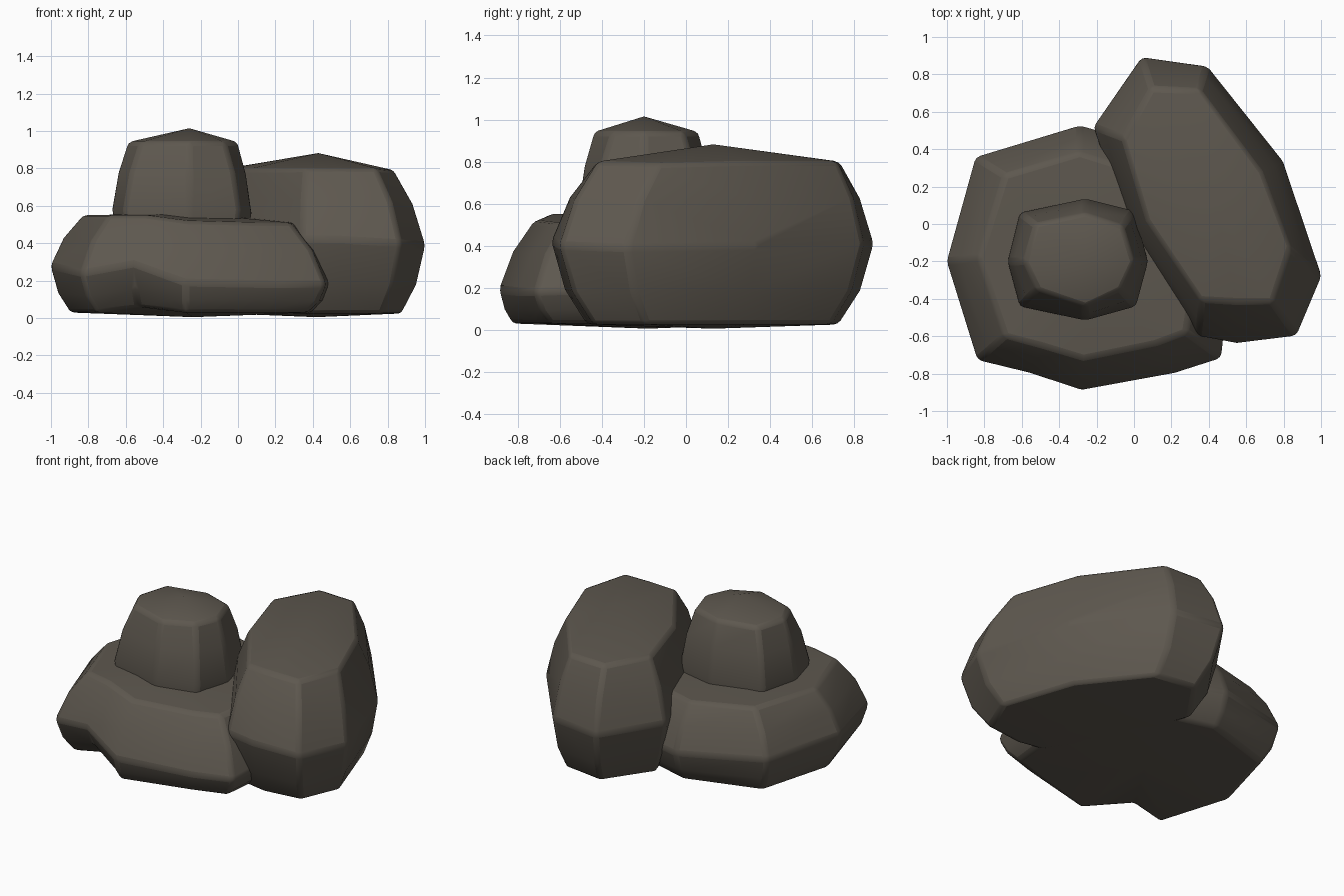
import bpy, bmesh
from mathutils import Vector

if "Cube" in bpy.data.objects:
    bpy.data.objects.remove(bpy.data.objects["Cube"])

stone = bpy.data.materials.new("stone")
stone.diffuse_color = (0.11, 0.096, 0.077, 1)
stone.use_nodes = True
stone.node_tree.nodes["Principled BSDF"].inputs["Base Color"].default_value = stone.diffuse_color


def between(a, b, t, bulge):
    # ring between two outlines; bulge eases the horizontal blend
    return [Vector((p[0] + (q[0] - p[0]) * bulge, p[1] + (q[1] - p[1]) * bulge,
                    p[2] + (q[2] - p[2]) * t)) for p, q in zip(a, b)]


def rock(name, low, wide, top, base, peak, bevel=0.022):
    rings = [low, between(low, wide, 0.42, 0.62), wide,
             between(wide, top, 0.55, 0.4), top]
    bm = bmesh.new()
    vs = [[bm.verts.new(p) for p in r] for r in rings]
    n = len(low)
    for a, b in zip(vs, vs[1:]):
        for i in range(n):
            j = (i + 1) % n
            bm.faces.new((a[i], a[j], b[j], b[i]))
    for ring, tip in ((vs[0], bm.verts.new(base)), (vs[-1], bm.verts.new(peak))):
        for i in range(n):
            bm.faces.new((ring[i], ring[(i + 1) % n], tip))
    bmesh.ops.recalc_face_normals(bm, faces=bm.faces)
    me = bpy.data.meshes.new(name)
    bm.to_mesh(me)
    bm.free()
    ob = bpy.data.objects.new(name, me)
    bpy.context.collection.objects.link(ob)
    me.materials.append(stone)
    # worn edges
    mod = ob.modifiers.new("worn_edges", 'BEVEL')
    mod.width, mod.segments = bevel, 2
    mod.limit_method, mod.angle_limit = 'ANGLE', 0.38
    bpy.ops.object.select_all(action='DESELECT')
    ob.select_set(True)
    bpy.context.view_layer.objects.active = ob
    bpy.ops.object.shade_smooth_by_angle(angle=0.5)
    return ob


def inset(ring, c, s, z):
    return [(c[0] + (p[0] - c[0]) * s, c[1] + (p[1] - c[1]) * s, z) for p in ring]


# broad flat rock, with a chipped lower front edge
wide = [(-1.005, -.2, .28), (-.84, -.73, .24), (-.56, -.80, .29), (-.28, -.89, .19),
        (.22, -.8, .18), (.47, -.72, .18), (.525, -.2, .2), (.36, .35, .22),
        (-.29, .53, .24), (-.85, .36, .28)]
top = [(-.83, -.18, .55), (-.69, -.6, .55), (-.5, -.65, .55), (-.27, -.72, .52),
       (.12, -.64, .51), (.28, -.58, .51), (.34, -.2, .51), (.22, .22, .52),
       (-.29, .38, .53), (-.69, .26, .55)]
low = inset(wide, (-.24, -.18), .86, .03)
low[2] = (-.53, -.62, .06)
low[3] = (-.28, -.83, .03)
rock("flat_rock", low, wide, top, (-.24, -.18, .005), (-.25, -.18, .56))

# tall long rock on the right
wide = [(.04, .895, .41), (.39, .845, .41), (.8, .33, .4), (1.005, -.28, .39),
        (.87, -.6, .4), (.55, -.64, .42), (.34, -.6, .42), (-.02, -.05, .42),
        (-.22, .52, .42)]
top = [(.09, .73, .8), (.35, .72, .8), (.68, .28, .8), (.835, -.13, .79),
       (.74, -.42, .8), (.55, -.42, .8), (.36, -.41, .8), (.07, .02, .8),
       (-.06, .46, .8)]
low = inset(wide, (.42, .13), .78, .025)
rock("long_rock", low, wide, top, (.42, .13, .005), (.43, .13, .882))

# small rock resting on the flat one
wide = [(-.675, -.2, .58), (-.61, -.44, .58), (-.26, -.515, .58), (.01, -.44, .58),
        (.075, -.2, .56), (.0, .07, .58), (-.26, .135, .58), (-.61, .06, .58)]
top = [(-.59, -.2, .94), (-.52, -.35, .94), (-.26, -.44, .94), (-.07, -.35, .94),
       (0, -.2, .94), (-.06, -.01, .94), (-.26, .06, .94), (-.53, 0, .94)]
low = inset(wide, (-.28, -.19), .8, .3)
rock("small_rock", low, wide, top, (-.28, -.19, .29), (-.26, -.2, 1.015))
